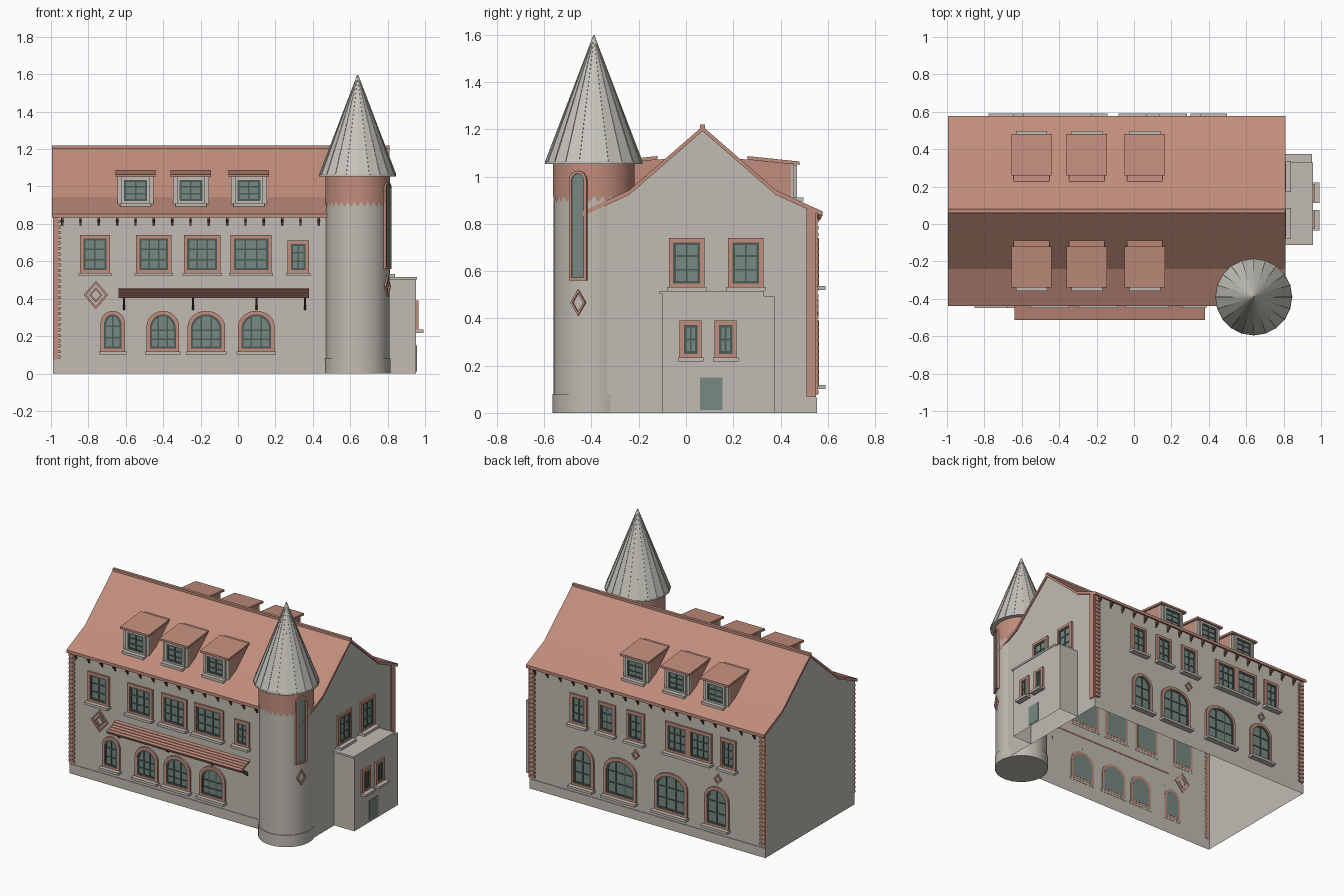
import bpy, bmesh, math
from mathutils import Matrix, Vector

cube = bpy.data.objects.get("Cube")
if cube:
    bpy.data.objects.remove(cube, do_unlink=True)

# Palette, given as display colours and converted to linear
PALETTE = {
    "plaster": (192, 187, 178),
    "terracotta": (192, 140, 123),
    "glass": (118, 136, 130),
    "window_frame": (78, 92, 89),
    "spire_metal": (198, 196, 187),
    "dark_timber": (98, 72, 66),
}
MATS = []
for label, rgb in PALETTE.items():
    colour = [(c / 255) ** 2.2 for c in rgb] + [1]
    mat = bpy.data.materials.new(label)
    mat.use_nodes = True
    mat.diffuse_color = colour
    mat.node_tree.nodes["Principled BSDF"].inputs["Base Color"].default_value = colour
    MATS.append(mat)
WALL, TILE, GLASS, FRAME, SPIRE, TIMBER = range(len(MATS))


def finish(name, bm, open_bottom=False):
    """Turn a bmesh into an object with the shared palette."""
    bmesh.ops.recalc_face_normals(bm, faces=bm.faces)
    if open_bottom:
        base = [f for f in bm.faces if f.calc_center_median().z < 0.001]
        bmesh.ops.delete(bm, geom=base, context='FACES_ONLY')
    mesh = bpy.data.meshes.new(name)
    bm.to_mesh(mesh)
    bm.free()
    for mat in MATS:
        mesh.materials.append(mat)
    obj = bpy.data.objects.new(name, mesh)
    bpy.context.collection.objects.link(obj)
    return obj


# Local frame: u runs along a wall, d points out of it, z is up
def place(x, y, degrees):
    return Matrix.Translation((x, y, 0)) @ Matrix.Rotation(math.radians(degrees), 4, 'Z')


def loop(bm, M, outline, d):
    return [bm.verts.new(M @ Vector((u, -d, z))) for u, z in outline]


def bridge(bm, a, b, mi):
    for i in range(len(a)):
        j = (i + 1) % len(a)
        bm.faces.new((a[i], a[j], b[j], b[i])).material_index = mi


def prism(bm, M, outline, d0, d1, mi):
    a, b = loop(bm, M, outline, d0), loop(bm, M, outline, d1)
    bridge(bm, a, b, mi)
    for face in (a, b):
        bm.faces.new(face).material_index = mi


def ring(bm, M, outer, inner, d0, d1, mi):
    loops = [loop(bm, M, o, d) for o, d in ((outer, d0), (outer, d1), (inner, d1), (inner, d0))]
    for k in range(4):
        bridge(bm, loops[k], loops[(k + 1) % 4], mi)


def rect(u0, u1, z0, z1):
    return [(u0, z0), (u1, z0), (u1, z1), (u0, z1)]


def opening(w, z0, z1, rise, inset):
    """Rectangular or arched outline, shrunk by inset."""
    h, lo, hi = w / 2 - inset, z0 + inset, z1 - inset
    if not rise:
        return rect(-h, h, lo, hi)
    r = rise - inset / 2
    arc = [math.pi * i / 12 for i in range(13)]
    return [(-h, lo), (h, lo)] + [(h * math.cos(t), hi - r + r * math.sin(t)) for t in arc]


def window(name, M, w, z0, z1, rise=0, cols=2, rows=3, casing=TILE, border=0.018):
    bm = bmesh.new()
    shape = [opening(w, z0, z1, rise, i) for i in (0, border, border + 0.011)]
    ring(bm, M, shape[0], shape[1], -0.003, 0.012, casing)
    ring(bm, M, shape[1], shape[2], -0.003, 0.009, FRAME)
    prism(bm, M, shape[1], -0.004, 0.004, GLASS)
    h, lo, hi, t = w / 2 - border, z0 + border, z1 - border, 0.004
    for c in range(1, cols):
        u = -h + 2 * h * c / cols
        top = hi - rise * (1 - math.sqrt(1 - (u / h) ** 2))
        prism(bm, M, rect(u - t, u + t, lo, top), 0, 0.008, FRAME)
    straight = hi - rise
    for r in range(1, rows):
        z = lo + (straight - lo) * r / (rows - 1) if rise else lo + (hi - lo) * r / rows
        prism(bm, M, rect(-h, h, z - t, z + t), 0, 0.008, FRAME)
    prism(bm, M, rect(-w / 2 - 0.008, w / 2 + 0.008, z0 - 0.014, z0 + 0.003), -0.002, 0.04, WALL)
    return finish(name, bm)


def diamond(name, M, z, w, h, t):
    bm = bmesh.new()
    outline = lambda k: [(0, z - h * k), (w * k, z), (0, z + h * k), (-w * k, z)]
    ring(bm, M, outline(1), outline(1 - t / w), -0.004, 0.01, TILE)
    if w > 0.05:
        ring(bm, M, outline(0.55), outline(0.38), -0.004, 0.01, TILE)
    finish(name, bm)


LEFT, RIGHT, MID = -0.99, 0.80, 0.07
FRONT_Y, BACK_Y = -0.41, 0.55
side = place(0, 0, 90)

# House shell, open underneath
bm = bmesh.new()
gable = [(FRONT_Y, 0), (BACK_Y, 0), (BACK_Y, 0.85), (0.38, 0.93), (MID, 1.195), (-0.24, 0.93), (FRONT_Y, 0.85)]
prism(bm, side, gable, LEFT, RIGHT, WALL)
finish("house_walls", bm, open_bottom=True)

# Main roof with flared eaves
bm = bmesh.new()
top = [(-0.438, 0.853), (-0.24, 0.943), (MID, 1.213), (0.38, 0.943), (0.578, 0.853)]
under = [(y, z - 0.02) for y, z in reversed(top)]
prism(bm, side, top + under, LEFT - 0.005, RIGHT + 0.01, TILE)
prism(bm, side, rect(MID - 0.01, MID + 0.01, 1.2, 1.22), LEFT - 0.005, RIGHT + 0.01, TILE)
finish("main_roof", bm)

front = lambda x: place(x, FRONT_Y, 0)
back = lambda x: place(x, BACK_Y, 180)
right = lambda y, x=RIGHT: place(x, y, 90)

# Plinths and eave brackets on both long sides
for label, M, first, count in (("front", place(0, FRONT_Y, 0), -0.94, 15), ("back", place(0, BACK_Y, 180), -0.76, 18)):
    bm = bmesh.new()
    span = (LEFT, RIGHT) if label == "front" else (-RIGHT, -LEFT)
    prism(bm, M, rect(*span, 0, 0.065), -0.002, 0.004, WALL)
    finish(label + "_plinth", bm, open_bottom=True)
    bm = bmesh.new()
    for i in range(count):
        u = first + i * 0.098
        hook = [(0.002, 0.785), (0.002, 0.845), (-0.026, 0.84), (-0.022, 0.822), (-0.01, 0.81)]
        prism(bm, M @ side, hook, u - 0.006, u + 0.006, TIMBER)
    finish(label + "_eave_brackets", bm)

# Toothed corner strips
for name, M, sign in (("front_left", front(LEFT), 1), ("back_left", back(LEFT), -1), ("back_right", back(RIGHT), 1)):
    bm = bmesh.new()
    prism(bm, M, rect(0, sign * 0.027, 0.075, 0.85), -0.002, 0.006, TILE)
    for i in range(26):
        z = 0.08 + i * 0.029
        prism(bm, M, rect(0, sign * 0.042, z, z + 0.016), -0.002, 0.01, TILE)
    if name == "back_right":
        prism(bm, right(0), rect(0.51, BACK_Y, 0.07, 0.86), -0.002, 0.008, TILE)
    finish(name + "_corner_strip", bm)

# Front windows
for x, w, z1, cols in ((-0.765, 0.16, 0.74, 2), (-0.45, 0.19, 0.74, 3), (-0.192, 0.195, 0.74, 3),
                       (0.07, 0.22, 0.74, 3), (0.322, 0.115, 0.71, 2)):
    window("front_upper_window", front(x), w, 0.535, z1, cols=cols)
for x, w in ((-0.67, 0.13), (-0.402, 0.175), (-0.17, 0.2), (0.098, 0.195)):
    window("front_arched_window", front(x), w, 0.115, 0.335, rise=min(w / 2, 0.085), cols=2 if w < 0.15 else 3)
diamond("front_diamond", front(-0.76), 0.42, 0.065, 0.076, 0.014)

# Back windows
for x, w, cols in ((0.425, 0.13, 2), (0.21, 0.13, 2), (-0.008, 0.135, 2),
                   (-0.322, 0.175, 3), (-0.497, 0.175, 3), (-0.71, 0.12, 2)):
    window("back_upper_window", back(x), w, 0.535, 0.74, cols=cols)
for x, w in ((0.395, 0.17), (0.108, 0.245), (-0.275, 0.25), (-0.622, 0.185)):
    window("back_arched_window", back(x), w, 0.115, 0.39, rise=0.085, cols=2 if w < 0.2 else 3)
for x in (-0.005, -0.63):
    diamond("back_diamond", back(x), 0.445, 0.03, 0.036, 0.012)

# Annex on the gable end
ANNEX = 0.952
bm = bmesh.new()
prism(bm, side, [(-0.1, 0), (0.375, 0), (0.375, 0.495), (0.33, 0.495), (0.33, 0.505), (-0.1, 0.505)],
      RIGHT - 0.002, ANNEX, WALL)
finish("annex_walls", bm, open_bottom=True)
bm = bmesh.new()
prism(bm, side, rect(-0.112, 0.33, 0.503, 0.516), RIGHT, ANNEX + 0.004, WALL)
finish("annex_cap", bm)
for y in (0.003, 0.253):
    window("gable_window", right(y), 0.15, 0.53, 0.74)
for y in (0.02, 0.168):
    window("annex_window", right(y, ANNEX), 0.093, 0.232, 0.39, rows=2)
bm = bmesh.new()
prism(bm, right(0, ANNEX), rect(0.06, 0.155, 0.012, 0.15), -0.004, 0.004, GLASS)
finish("annex_door_pane", bm)

# Dormers, three on each slope, measured outward from the ridge
for x in (-0.548, -0.252, 0.058):
    for turn in (0, 180):
        M = place(x, MID, turn)
        bm = bmesh.new()
        cheek = [(-0.385, 0.9), (-0.385, 1.052), (-0.15, 1.076), (-0.15, 1.04), (-0.3, 0.92)]
        prism(bm, M @ side, cheek, -0.095, 0.095, TILE)
        finish("dormer_body", bm)
        bm = bmesh.new()
        slab = [(-0.41, 1.05), (-0.41, 1.064), (-0.19, 1.087), (-0.19, 1.072)]
        prism(bm, M @ side, slab, -0.108, 0.108, TILE)
        finish("dormer_roof", bm)
        face = M @ Matrix.Translation((0, -0.385, 0))
        bm = bmesh.new()
        prism(bm, face, rect(-0.096, 0.096, 0.905, 1.052), -0.01, 0.003, WALL)
        finish("dormer_front", bm)
        window("dormer_window", face @ Matrix.Translation((0, -0.003, 0)), 0.15, 0.908, 1.05,
               casing=WALL, border=0.014)

# Canopy of overlapping tile rows on struts
bm = bmesh.new()
for i in range(5):
    y, z = FRONT_Y - 0.02 * i, 0.456 - 0.008 * i
    row = [(y + 0.002, z - 0.012), (y + 0.002, z), (y - 0.021, z - 0.005), (y - 0.021, z - 0.017)]
    prism(bm, side, row, -0.64, 0.38, TILE)
finish("canopy_tiles", bm)
bm = bmesh.new()
for x in (-0.61, -0.24, 0.098, 0.358):
    strut = [(FRONT_Y, 0.34), (FRONT_Y, 0.365), (-0.485, 0.422), (-0.502, 0.412)]
    prism(bm, side, strut, x - 0.005, x + 0.005, TIMBER)
prism(bm, side, rect(-0.512, -0.503, 0.405, 0.418), -0.64, 0.38, TIMBER)
finish("canopy_struts", bm)

# Round corner tower
TX, TY, R = 0.64, -0.39, 0.17


def cone(bm, r0, r1, z0, z1, sides, mi):
    geo = bmesh.ops.create_cone(bm, cap_ends=True, segments=sides, radius1=r0, radius2=r1, depth=z1 - z0,
                                matrix=Matrix.Translation((TX, TY, (z0 + z1) / 2)))
    for f in {f for v in geo["verts"] for f in v.link_faces}:
        f.material_index = mi


bm = bmesh.new()
cone(bm, R, R, 0, 1.06, 48, WALL)
cone(bm, R + 0.005, R + 0.005, 0, 0.08, 48, WALL)
tower = finish("tower_wall", bm)

bm = bmesh.new()
lower, upper = [], []
for i in range(60):
    a = math.tau * i / 60
    x, y = TX + (R + 0.003) * math.cos(a), TY + (R + 0.003) * math.sin(a)
    lower.append(bm.verts.new((x, y, 0.89 if i % 2 else 0.918)))
    upper.append(bm.verts.new((x, y, 1.06)))
bridge(bm, lower, upper, TILE)
band = finish("tower_zigzag_band", bm)

bpy.ops.object.select_all(action='DESELECT')
for obj in (tower, band):
    obj.select_set(True)
bpy.context.view_layer.objects.active = tower
bpy.ops.object.shade_smooth_by_angle(angle=math.radians(30))

# Spire with raised seams
bm = bmesh.new()
cone(bm, 0.206, 0.206, 1.053, 1.063, 20, SPIRE)
cone(bm, 0.204, 0.002, 1.063, 1.595, 20, SPIRE)
for i in range(20):
    M = place(TX, TY, i * 18) @ side
    prism(bm, M, [(0.2, 1.063), (0.207, 1.063), (0.003, 1.597), (0, 1.59)], -0.002, 0.002, SPIRE)
finish("tower_spire", bm)

# Tall tower window and its diamond
a = math.radians(-22.5)
M = place(TX + 0.168 * math.cos(a), TY + 0.168 * math.sin(a), 67.5)
bm = bmesh.new()
shape = [opening(0.08, 0.56, 1.025, 0.04, i) for i in (0, 0.012)]
ring(bm, M, shape[0], shape[1], -0.006, 0.012, TILE)
prism(bm, M, shape[1], -0.004, 0.006, GLASS)
finish("tower_window", bm)
diamond("tower_diamond", M, 0.467, 0.034, 0.056, 0.01)
